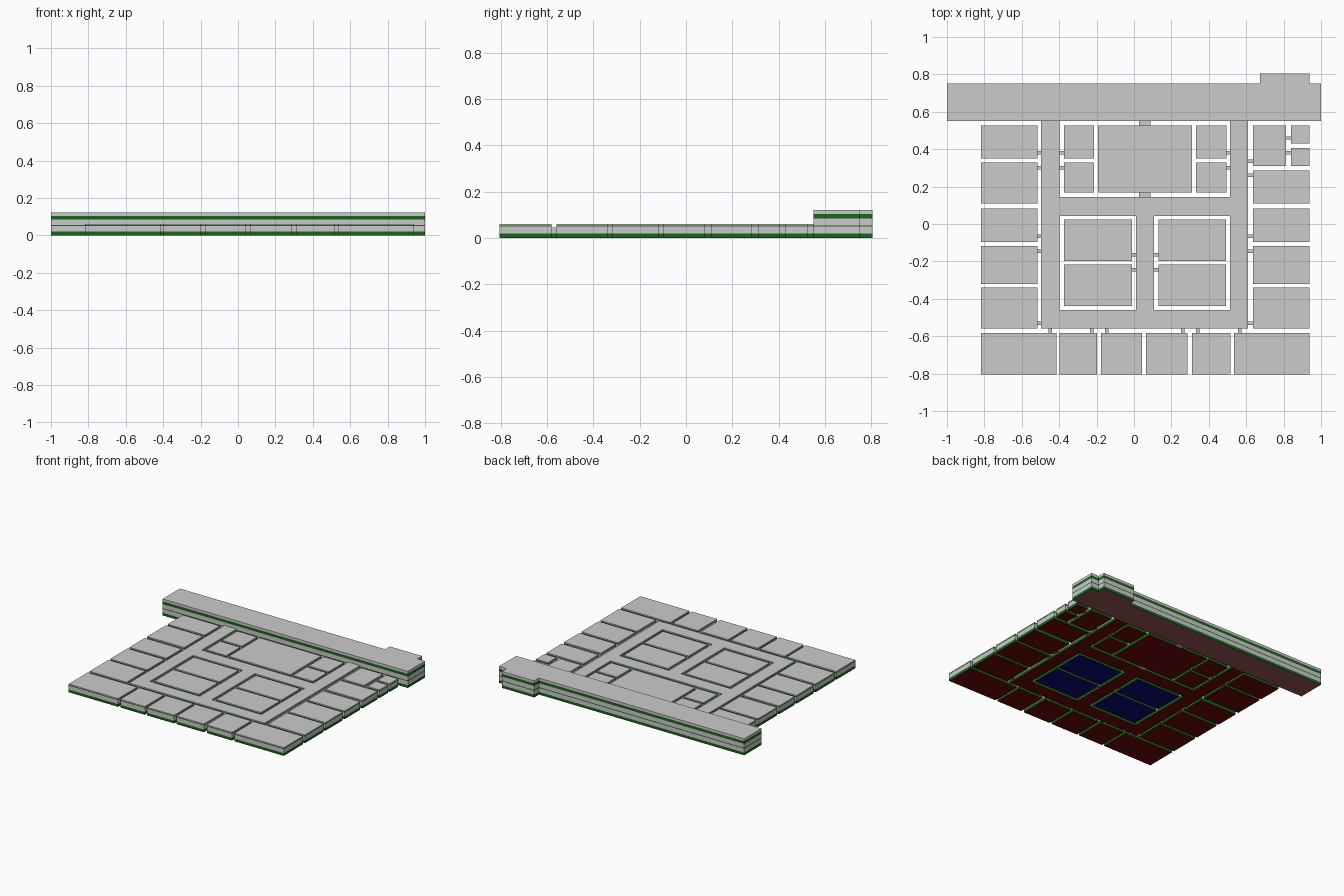
import bpy, bmesh

if "Cube" in bpy.data.objects:
    bpy.data.objects.remove(bpy.data.objects["Cube"])


def material(name, rgb):
    m = bpy.data.materials.new(name)
    m.diffuse_color = (*rgb, 1)
    m.use_nodes = True
    m.node_tree.nodes["Principled BSDF"].inputs["Base Color"].default_value = m.diffuse_color
    return m


GREY = material("plaster", (0.8, 0.8, 0.8))
GREEN = material("green_trim", (0.01, 0.13, 0.01))
RED = material("red_floor", (0.15, 0.002, 0.002))
BLUE = material("blue_floor", (0.003, 0.002, 0.17))
PINK = material("hall_floor", (0.3, 0.09, 0.09))

# Wall bands from the ground up: (top height, is trim)
ROOM = [(0.02, 1), (0.049, 0), (0.055, 1), (0.061, 0)]
HALL = ROOM + [(0.084, 0), (0.104, 1), (0.122, 0)]
DOOR = [(0.02, 1), (0.045, 0)]


def rect(x0, x1, y0, y1):
    return [(x0, y0), (x1, y0), (x1, y1), (x0, y1)]


def block(name, outlines, bands, floor):
    """Extrude a footprint (outer outline plus holes) with banded walls."""
    bm = bmesh.new()
    bottom, top = [], []
    for pts in outlines:
        n = len(pts)
        lower = [bm.verts.new((x, y, 0)) for x, y in pts]
        bottom.append(lower)
        for z, trim in bands:
            upper = [bm.verts.new((x, y, z)) for x, y in pts]
            for i in range(n):
                j = (i + 1) % n
                f = bm.faces.new((lower[i], lower[j], upper[j], upper[i]))
                f.material_index = trim
            lower = upper
        top.append(lower)
    # Floor and roof caps, leaving holes open
    for loops, mat in ((bottom, 2), (top, 0)):
        edges = [bm.edges.get((l[i - 1], l[i])) for l in loops for i in range(len(l))]
        cap = bmesh.ops.triangle_fill(bm, edges=edges, use_beauty=True)["geom"]
        for f in cap:
            if isinstance(f, bmesh.types.BMFace):
                f.material_index = mat
    bmesh.ops.recalc_face_normals(bm, faces=bm.faces[:])
    me = bpy.data.meshes.new(name)
    bm.to_mesh(me)
    bm.free()
    for m in (GREY, GREEN, floor):
        me.materials.append(m)
    ob = bpy.data.objects.new(name, me)
    bpy.context.collection.objects.link(ob)
    return ob


# Two-storey entrance hall with a rear bay
block("main_hall", [[(-1, 0.55), (1, 0.55), (1, 0.75), (0.938, 0.75), (0.938, 0.805),
                     (0.675, 0.805), (0.675, 0.75), (-1, 0.75)]], HALL, PINK)

# Corridors: outer ring, cross passage and spine around two openings
block("corridors", [[(-0.497, 0.55), (-0.497, -0.56), (0.61, -0.56), (0.61, 0.55),
                     (0.513, 0.55), (0.513, 0.145), (-0.397, 0.145), (-0.397, 0.55)],
                    rect(-0.397, 0.01, -0.46, 0.043),
                    rect(0.108, 0.513, -0.46, 0.043)], ROOM, RED)

# Side wings
rows = [(0.11, 0.285), (-0.097, 0.083), (-0.32, -0.118), (-0.56, -0.34)]
left_rows = [(0.35, 0.527), (0.11, 0.33)] + rows[1:]
for i, (y0, y1) in enumerate(left_rows):
    block(f"left_room_{i}", [rect(-0.818, -0.517, y0, y1)], ROOM, RED)
for i, (y0, y1) in enumerate(rows):
    block(f"right_room_{i}", [rect(0.637, 0.937, y0, y1)], ROOM, RED)
block("corner_room", [rect(0.637, 0.813, 0.31, 0.527)], ROOM, RED)
for i, y in enumerate((0.31, 0.43)):
    block(f"small_room_{i}", [rect(0.84, 0.937, y, y + 0.097)], ROOM, RED)

# Front row
cuts = [(-0.818, -0.415), (-0.397, -0.197), (-0.177, 0.043),
        (0.063, 0.285), (0.31, 0.515), (0.535, 0.937)]
for i, (x0, x1) in enumerate(cuts):
    block(f"front_room_{i}", [rect(x0, x1, -0.805, -0.582)], ROOM, RED)

# Central rooms
block("assembly_room", [rect(-0.193, 0.31, 0.168, 0.527)], ROOM, RED)
for x in (-0.375, 0.332):
    block("inner_room_back", [rect(x, x + 0.162, 0.35, 0.527)], ROOM, RED)
    block("inner_room_front", [rect(x, x + 0.162, 0.168, 0.33)], ROOM, RED)
for x in (-0.375, 0.13):
    for y in (-0.438, -0.198):
        block("blue_room", [rect(x, x + 0.363, y, y + 0.221)], ROOM, BLUE)

# Low doorways bridging the gaps along x: (gap start, gap end, centres)
for x0, x1, ys in [(-0.517, -0.497, (0.38, 0.3, -0.065, -0.145, -0.53)),
                   (-0.397, -0.375, (0.38, 0.3)), (0.494, 0.513, (0.38, 0.3)),
                   (0.61, 0.637, (0.335, 0.26, -0.065, -0.145, -0.53)),
                   (0.813, 0.84, (0.46, 0.38)),
                   (-0.012, 0.01, (-0.165, -0.245)), (0.108, 0.13, (-0.165, -0.245))]:
    for y in ys:
        block("side_doorway", [rect(x0, x1, y - 0.009, y + 0.009)], DOOR, GREY)

# Doorways along y
for x in (-0.447, -0.225, -0.145, 0.26, 0.34, 0.565):
    block("front_doorway", [rect(x - 0.009, x + 0.009, -0.582, -0.56)], DOOR, GREY)
for y0, y1 in ((0.527, 0.55), (0.145, 0.168)):
    block("wide_doorway", [rect(0.027, 0.087, y0, y1)], DOOR, GREY)
